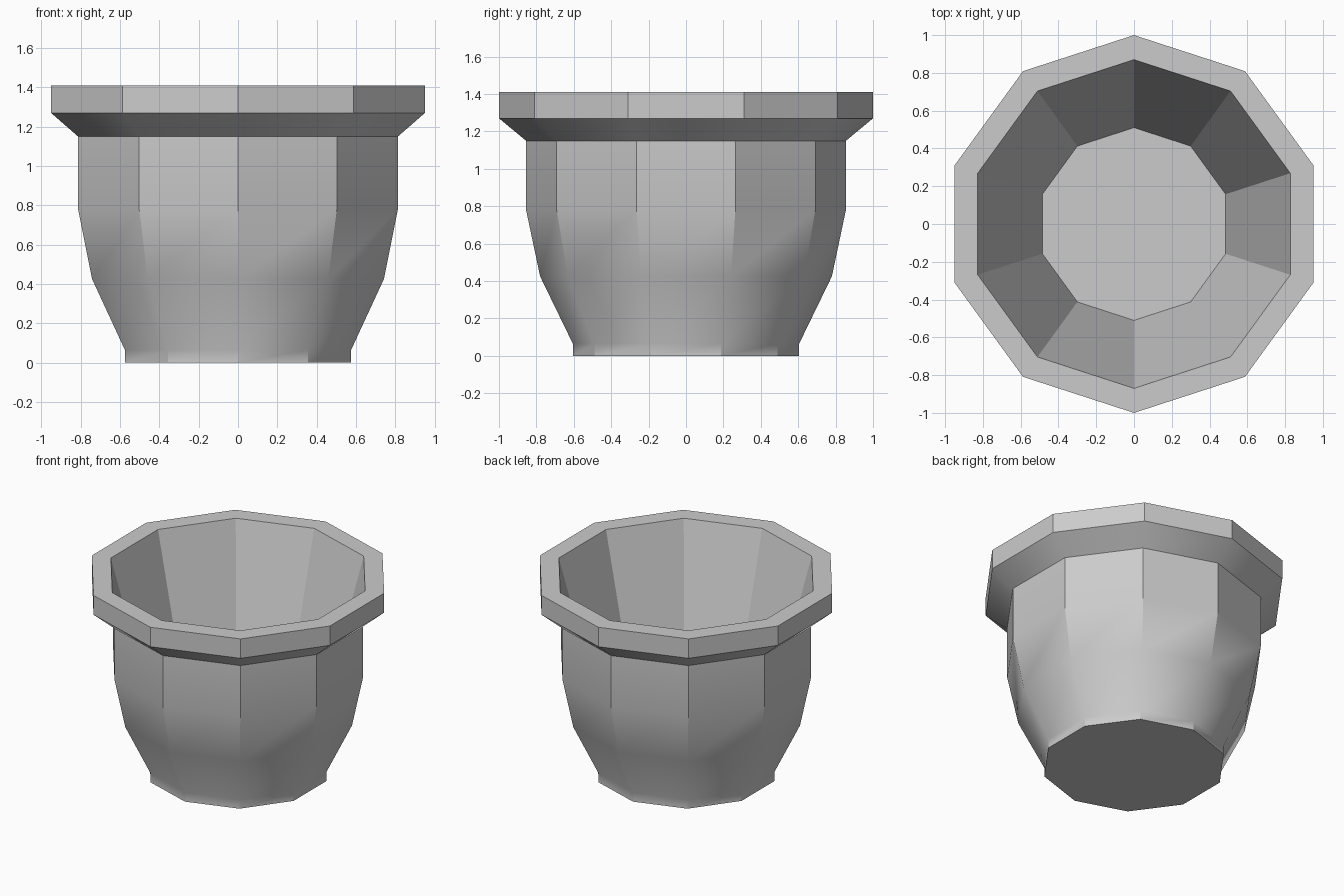
import bpy
import bmesh
from math import cos, sin, pi, radians

cube = bpy.data.objects.get("Cube")
if cube:
    bpy.data.objects.remove(cube, do_unlink=True)

SIDES = 10

# Plain grey clay
clay = bpy.data.materials.new("grey clay")
clay.use_nodes = True
colour = (0.6, 0.6, 0.6, 1)
clay.diffuse_color = colour
clay.node_tree.nodes["Principled BSDF"].inputs["Base Color"].default_value = colour

# Corner radius and height, from the base up the outside and down the inside
profile = [
    (0.605, 0.0), (0.605, 0.065),   # foot
    (0.78, 0.425), (0.855, 0.78),   # belly
    (0.855, 1.15),                  # shoulder
    (1.0, 1.27), (1.0, 1.41),       # rim
    (0.87, 1.41), (0.51, 0.07),     # hollow
]

# Faceted pot: rings bridged together, capped underneath and at the inner floor
bm = bmesh.new()
rings = []
for r, z in profile:
    angles = [pi / 2 + 2 * pi * i / SIDES for i in range(SIDES)]
    rings.append([bm.verts.new((r * cos(a), r * sin(a), z)) for a in angles])
for low, high in zip(rings, rings[1:]):
    for i in range(SIDES):
        j = (i + 1) % SIDES
        bm.faces.new((low[i], low[j], high[j], high[i]))
bm.faces.new(rings[0][::-1])
bm.faces.new(rings[-1])
bmesh.ops.recalc_face_normals(bm, faces=bm.faces)

mesh = bpy.data.meshes.new("flower_pot")
bm.to_mesh(mesh)
bm.free()
mesh.materials.append(clay)
pot = bpy.data.objects.new("flower_pot", mesh)
bpy.context.collection.objects.link(pot)

# Soft bands around the belly, crisp corners on the steep walls
bpy.ops.object.select_all(action="DESELECT")
pot.select_set(True)
bpy.context.view_layer.objects.active = pot
bpy.ops.object.shade_smooth_by_angle(angle=radians(33.5))
